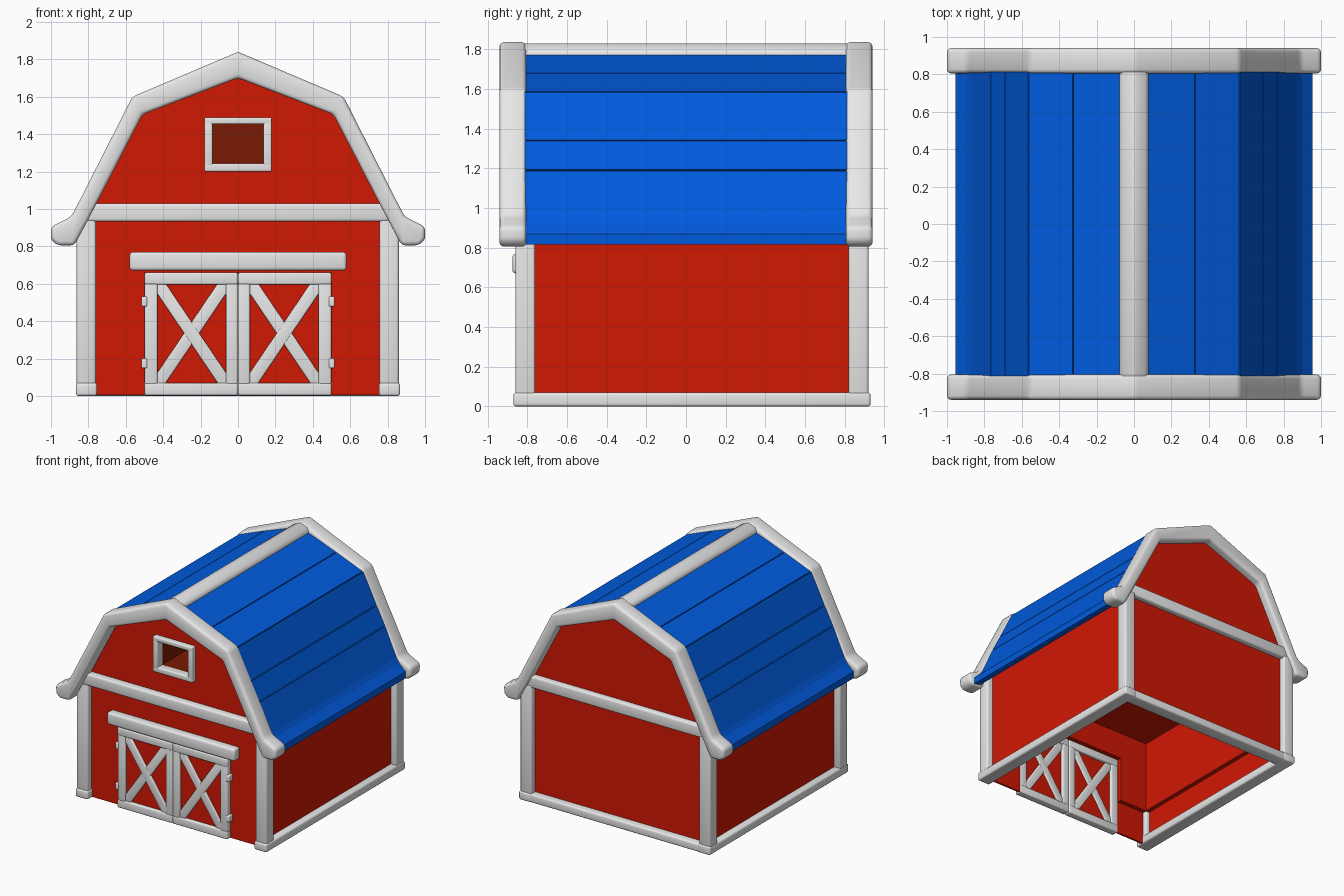
import bpy, bmesh, math
from mathutils import Vector

if "Cube" in bpy.data.objects:
    bpy.data.objects.remove(bpy.data.objects["Cube"])


def material(name, rgb):
    m = bpy.data.materials.new(name)
    m.diffuse_color = (*rgb, 1)
    m.use_nodes = True
    m.node_tree.nodes["Principled BSDF"].inputs["Base Color"].default_value = m.diffuse_color
    return m


WHITE = material("white_trim", (0.80, 0.80, 0.80))
RED = material("barn_red", (0.63, 0.009, 0.001))
BLUE = material("roof_blue", (0.0, 0.105, 0.73))
BROWN = material("window_recess_brown", (0.19, 0.010, 0.001))


def prism(name, mat, pts, y0, y1, bevel=0.0, segs=3, drop=None):
    """Extrude an (x, z) outline along y, optionally rounding edges or dropping faces."""
    bm = bmesh.new()
    face = bm.faces.new([bm.verts.new((x, y0, z)) for x, z in pts])
    ext = bmesh.ops.extrude_face_region(bm, geom=[face])
    moved = [v for v in ext["geom"] if isinstance(v, bmesh.types.BMVert)]
    bmesh.ops.translate(bm, verts=moved, vec=(0, y1 - y0, 0))
    bmesh.ops.recalc_face_normals(bm, faces=bm.faces)
    if bevel:
        edges = [e for e in bm.edges if e.calc_face_angle(0) > math.radians(30)]
        bmesh.ops.bevel(bm, geom=edges, offset=bevel, segments=segs, profile=0.5,
                        affect='EDGES', clamp_overlap=True)
    if drop:
        gone = [f for f in bm.faces if f.normal.dot(Vector(drop)) > 0.9]
        bmesh.ops.delete(bm, geom=gone, context='FACES')
    me = bpy.data.meshes.new(name)
    bm.to_mesh(me)
    bm.free()
    ob = bpy.data.objects.new(name, me)
    bpy.context.collection.objects.link(ob)
    if mat:
        me.materials.append(mat)
    if bevel:
        bpy.ops.object.select_all(action='DESELECT')
        ob.select_set(True)
        bpy.context.view_layer.objects.active = ob
        bpy.ops.object.shade_smooth_by_angle(angle=math.radians(35))
    return ob


def box(name, mat, x0, x1, y0, y1, z0, z1, bevel=0.0, drop=None):
    return prism(name, mat, [(x0, z0), (x1, z0), (x1, z1), (x0, z1)], y0, y1, bevel, drop=drop)


def mirrored(half):
    """Full outline from a right half that starts or ends on x = 0."""
    return half + [(-x, z) for x, z in reversed(half) if x > 0]


def hollow(ob, amount, *cutters):
    s = ob.modifiers.new("thickness", 'SOLIDIFY')
    s.thickness, s.offset, s.use_even_offset = amount, -1, True
    for c in cutters:
        b = ob.modifiers.new("opening", 'BOOLEAN')
        b.object, b.operation, b.solver = c, 'DIFFERENCE', 'EXACT'


# Openings for the doors and the window
door_cut = box("door_cutter", None, -0.5, 0.5, -0.95, -0.70, -0.1, 0.66)
window_cut = box("window_cutter", None, -0.15, 0.15, -0.95, -0.70, 1.23, 1.47)
for c in (door_cut, window_cut):
    c.hide_render = True
    c.display_type = 'WIRE'

# Hollow red walls, open underneath, with an inner lining and ceiling
walls = prism("walls", RED, mirrored([(0.81, 0.005), (0.81, 0.95), (0.53, 1.53), (0, 1.735)]),
              -0.81, 0.87, drop=(0, 0, -1))
hollow(walls, 0.016, door_cut, window_cut)
lining = box("inner_lining", RED, -0.792, 0.792, -0.792, 0.852, 0.28, 0.92, drop=(0, 0, -1))
hollow(lining, 0.036, door_cut)

# Dark recess behind the window
recess = box("window_recess", BROWN, -0.148, 0.148, -0.808, -0.45, 1.232, 1.468, drop=(0, -1, 0))
hollow(recess, 0.008)

# Blue roof halves with thin plank grooves
outer = [(0, 1.80), (0.326, 1.68), (0.565, 1.585), (0.688, 1.34), (0.765, 1.19),
         (0.870, 0.965), (0.897, 0.925), (0.955, 0.87)]
grooved = []
for i, p in enumerate(outer):
    if 1 <= i <= 4:
        a, p, b = (Vector(outer[i + k]) for k in (-1, 0, 1))
        t1, t2 = (p - a).normalized(), (b - p).normalized()
        t = (t1 + t2).normalized()
        n = Vector((t.y, -t.x))
        grooved += [tuple(p - t1 * 0.0035), tuple(p + n * 0.014), tuple(p + t2 * 0.0035)]
    else:
        grooved.append(p)
inner = [(0.955, 0.817), (0.895, 0.827), (0.835, 0.935), (0.542, 1.545), (0, 1.755)]
for side, s in (("right", 1), ("left", -1)):
    prism("roof_" + side, BLUE, [(s * x, z) for x, z in grooved + inner], -0.82, 0.82)

# Peaked ridge beam
prism("roof_ridge", WHITE, mirrored([(0.077, 1.74), (0.077, 1.785), (0.06, 1.806), (0, 1.831)]),
      -0.825, 0.825, 0.012)

# Gable trim, front and back
rim = [(0, 1.84), (0.565, 1.60), (0.89, 0.96), (1.0, 0.905), (1.0, 0.835), (0.965, 0.805),
       (0.875, 0.805), (0.80, 0.945), (0.51, 1.505), (0, 1.70)]
trim = rim + [(-x, z) for x, z in reversed(rim) if x > 0]
for name, y0, y1 in (("front", -0.94, -0.805), ("back", 0.805, 0.94)):
    prism("gable_trim_" + name, WHITE, trim, y0, y1, 0.022)

# Corner posts, cross beams and base rails
for end, y in (("front", -0.81), ("back", 0.87)):
    for side, s in (("right", 1), ("left", -1)):
        box(f"post_{end}_{side}", WHITE, s * 0.81 - 0.053, s * 0.81 + 0.05,
            y - 0.05, y + 0.05, 0.02, 0.95, 0.014)
    box("cross_beam_" + end, WHITE, -0.83, 0.83, y - 0.055, y + 0.045, 0.932, 1.03, 0.016)
for side, s in (("right", 1), ("left", -1)):
    box("base_rail_" + side, WHITE, s * 0.81 - 0.057, s * 0.81 + 0.057,
        -0.87, 0.93, 0, 0.07, 0.014)
box("base_rail_back", WHITE, -0.82, 0.82, 0.815, 0.928, 0.001, 0.069, 0.014)

# Window frame
for name, z0, z1 in (("top", 1.453, 1.49), ("bottom", 1.20, 1.243)):
    box("window_frame_" + name, WHITE, -0.18, 0.18, -0.85, -0.78, z0, z1, 0.008)
for name, x in (("left", -0.158), ("right", 0.158)):
    box("window_frame_" + name, WHITE, x - 0.022, x + 0.022, -0.85, -0.78, 1.205, 1.485, 0.008)

# Rail above the doors
box("door_rail", WHITE, -0.58, 0.58, -0.875, -0.80, 0.67, 0.77, 0.018)


def brace(name, a, b, y0, y1):
    a, b = Vector(a), Vector(b)
    d = (b - a).normalized()
    n = Vector((-d.y, d.x)) * 0.034
    prism(name, WHITE, [tuple(p) for p in (a + n, a - n, b - n, b + n)], y0, y1, 0.008)


# Double doors: panel, frame, crossed braces and hinges
for side, s in (("right", 1), ("left", -1)):
    def span(u, v):
        return min(s * u, s * v), max(s * u, s * v)
    box("door_panel_" + side, RED, *span(0.01, 0.49), -0.826, -0.812, 0.02, 0.65)
    box("door_top_" + side, WHITE, *span(0.001, 0.499), -0.852, -0.788, 0.595, 0.66, 0.01)
    box("door_bottom_" + side, WHITE, *span(0.001, 0.499), -0.852, -0.788, 0.003, 0.07, 0.01)
    box("door_inner_stile_" + side, WHITE, *span(0.001, 0.064), -0.85, -0.79, 0.06, 0.61, 0.01)
    box("door_outer_stile_" + side, WHITE, *span(0.43, 0.499), -0.85, -0.79, 0.06, 0.61, 0.01)
    brace("door_brace_rising_" + side, (s * 0.055, 0.05), (s * 0.44, 0.62), -0.842, -0.798)
    brace("door_brace_falling_" + side, (s * 0.055, 0.62), (s * 0.44, 0.05), -0.84, -0.80)
    for k, z in (("lower", 0.175), ("upper", 0.505)):
        box(f"hinge_{k}_{side}", WHITE, *span(0.485, 0.517), -0.855, -0.80, z - 0.027, z + 0.027, 0.008)
